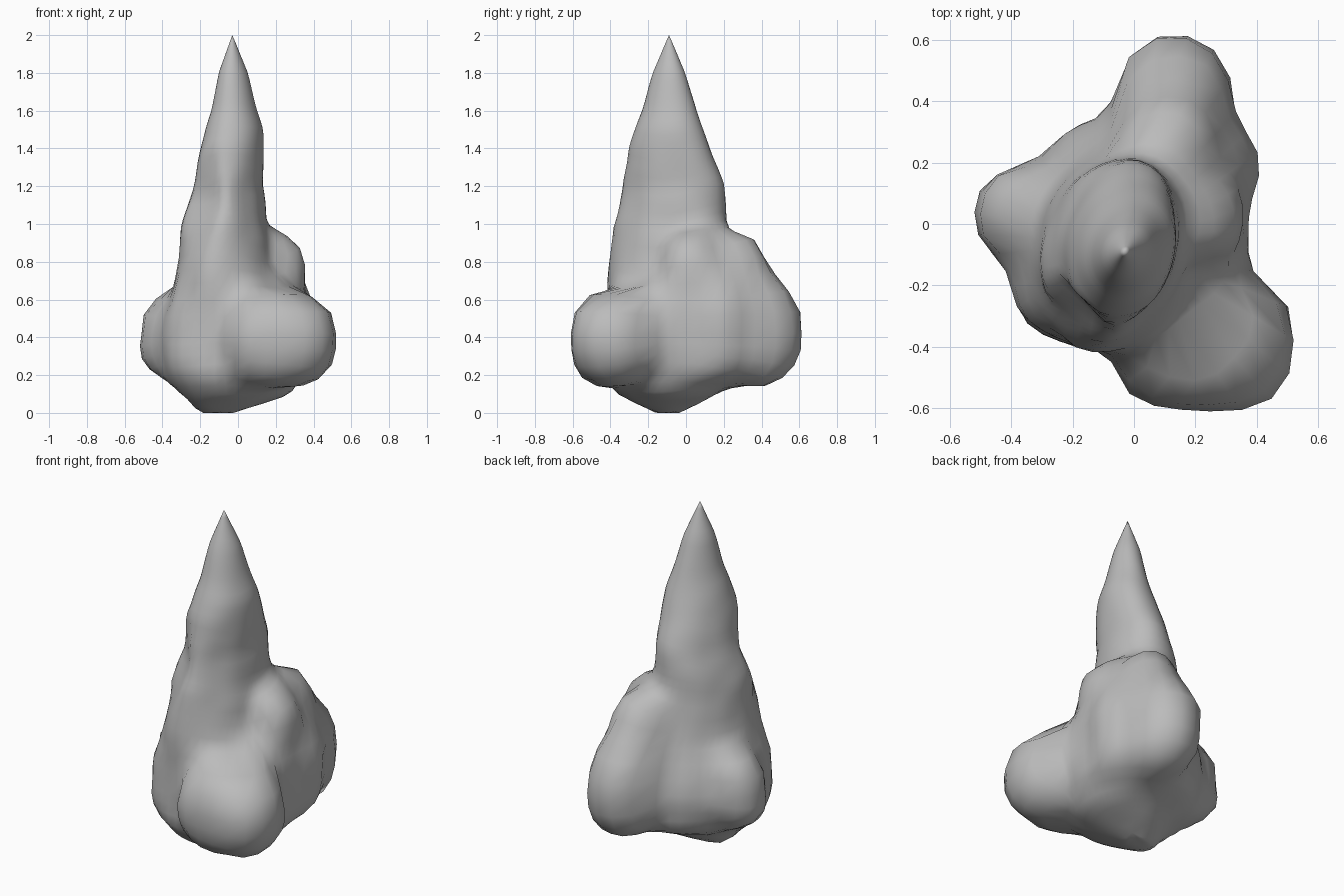
import bpy, bmesh, math
from mathutils import Vector, noise

cube = bpy.data.objects.get("Cube")
if cube:
    bpy.data.objects.remove(cube, do_unlink=True)

# Spire core: height, centre x, centre y, half width, half depth
CORE = [
    (0.0, -.12, -.10, .09, .06),
    (.05, -.06, -.10, .19, .17),
    (0.1, -.01, -.10, .28, .26),
    (0.2, -.01, -.04, .35, .38),
    (0.3, -.01, -.03, .35, .37),
    (.55, -.02, -.04, .33, .37),
    (0.7, -.05, -.07, .28, .35),
    (0.8, -.06, -.07, .25, .33),
    (1.0, -.07, -.08, .22, .30),
    (1.2, -.05, -.065, .18, .265),
    (1.4, -.03, -.09, .165, .22),
    (1.5, -.02, -.09, .15, .18),
    (1.6, -.02, -.09, .12, .145),
    (1.8, -.025, -.09, .075, .085),
    (2.0, -.03, -.09, .001, .001),
]

# Swollen lobes around the foot: centre, radii
LOBES = [
    (Vector((.27, -.38, .39)), Vector((.25, .23, .25))),   # front left
    (Vector((.12, -.40, .38)), Vector((.19, .18, .23))),   # front middle
    (Vector((-.27, .03, .40)), Vector((.25, .17, .24))),   # right side
    (Vector((-.18, -.20, .38)), Vector((.22, .17, .24))),  # right front
    (Vector((-.08, .15, .36)), Vector((.20, .18, .22))),   # right back
    (Vector((.13, .34, .43)), Vector((.20, .27, .29))),    # lower back
    (Vector((.11, .19, .68)), Vector((.17, .26, .28))),    # upper back
    (Vector((.24, .18, .46)), Vector((.17, .15, .26))),    # left side
    (Vector((.18, -.08, .46)), Vector((.19, .23, .26))),   # left flank
    (Vector((.22, .02, .78)), Vector((.13, .13, .15))),    # left shoulder
]
BOXY = 2.4


def core_at(z):
    z = min(max(z, 0), 2)
    for a, b in zip(CORE, CORE[1:]):
        if z <= b[0]:
            t = (z - a[0]) / (b[0] - a[0])
            return [p + (q - p) * t for p, q in zip(a[1:], b[1:])]
    return CORE[-1][1:]


def blend_min(a, b, k=0.08):
    h = max(k - abs(a - b), 0) / k
    return min(a, b) - h * h * k / 4


def field(p):
    """Negative inside the rock, positive outside."""
    cx, cy, rx, ry = core_at(p.z)
    dy = p.y - cy
    dx = p.x - cx - 0.14 * dy
    d = (math.hypot(dx / rx, dy / ry) - 1) * min(rx, ry)
    # The spire is flattened on its right front side
    flat = 0.29 + 0.35 * max(0, 1.15 - p.z)
    d = max(d, -(p.x + p.y) / math.sqrt(2) - flat)
    if p.z < 0:
        d = 0.05 - p.z
    for c, r in LOBES:
        q = p - c
        e = sum(abs(q[i] / r[i]) ** BOXY for i in range(3)) ** (1 / BOXY) - 1
        d = blend_min(d, e * min(r))
    rough = min(1, max(0, 2 - p.z)) * 0.012
    return d + rough * noise.noise(p * 6)


def surface(origin, direction):
    """Outermost point of the rock along a ray."""
    r, step = 0.8, 0.025
    while r > step and field(origin + direction * r) > 0:
        r -= step
    lo, hi = (r, r + step) if r > step else (0, r + step)
    for _ in range(8):
        mid = (lo + hi) / 2
        if field(origin + direction * mid) > 0:
            hi = mid
        else:
            lo = mid
    return origin + direction * lo


# A fan of rings under the foot, then rising rings up to the tip
SEGMENTS, LEVELS, FAN = 44, 32, 12
BASE_Z, RISE = 0.42, 0.6
bm = bmesh.new()
rings = []


def add_ring(z, tilt):
    origin = Vector((*core_at(z)[:2], z))
    ring = []
    for i in range(SEGMENTS):
        a = math.tau * i / SEGMENTS
        d = Vector((math.cos(a) * math.cos(tilt),
                    math.sin(a) * math.cos(tilt), math.sin(tilt)))
        ring.append(bm.verts.new(surface(origin, d)))
    rings.append(ring)


for i in range(FAN - 1, 0, -1):
    add_ring(BASE_Z, -math.pi / 2 * i / FAN)
for i in range(LEVELS):
    add_ring(BASE_Z + (2 - BASE_Z) * i / LEVELS, RISE * min(1, i / 6))

for low, high in zip(rings, rings[1:]):
    for i in range(SEGMENTS):
        j = (i + 1) % SEGMENTS
        bm.faces.new((low[i], low[j], high[j], high[i]))
foot = Vector((*core_at(BASE_Z)[:2], BASE_Z))
bottom = bm.verts.new(surface(foot, Vector((0, 0, -1))))
tip = bm.verts.new((*core_at(2)[:2], 2))
for i in range(SEGMENTS):
    j = (i + 1) % SEGMENTS
    bm.faces.new((bottom, rings[0][j], rings[0][i]))
    bm.faces.new((tip, rings[-1][i], rings[-1][j]))

bmesh.ops.recalc_face_normals(bm, faces=bm.faces)
for f in bm.faces:
    f.smooth = True
mesh = bpy.data.meshes.new("rock_spire")
bm.to_mesh(mesh)
bm.free()
rock = bpy.data.objects.new("rock_spire", mesh)
bpy.context.collection.objects.link(rock)

# Plain grey stone
stone = bpy.data.materials.new("grey_stone")
stone.use_nodes = True
colour = (0.5, 0.5, 0.5, 1)
stone.diffuse_color = colour
shader = stone.node_tree.nodes["Principled BSDF"]
shader.inputs["Base Color"].default_value = colour
shader.inputs["Roughness"].default_value = 0.9
mesh.materials.append(stone)
